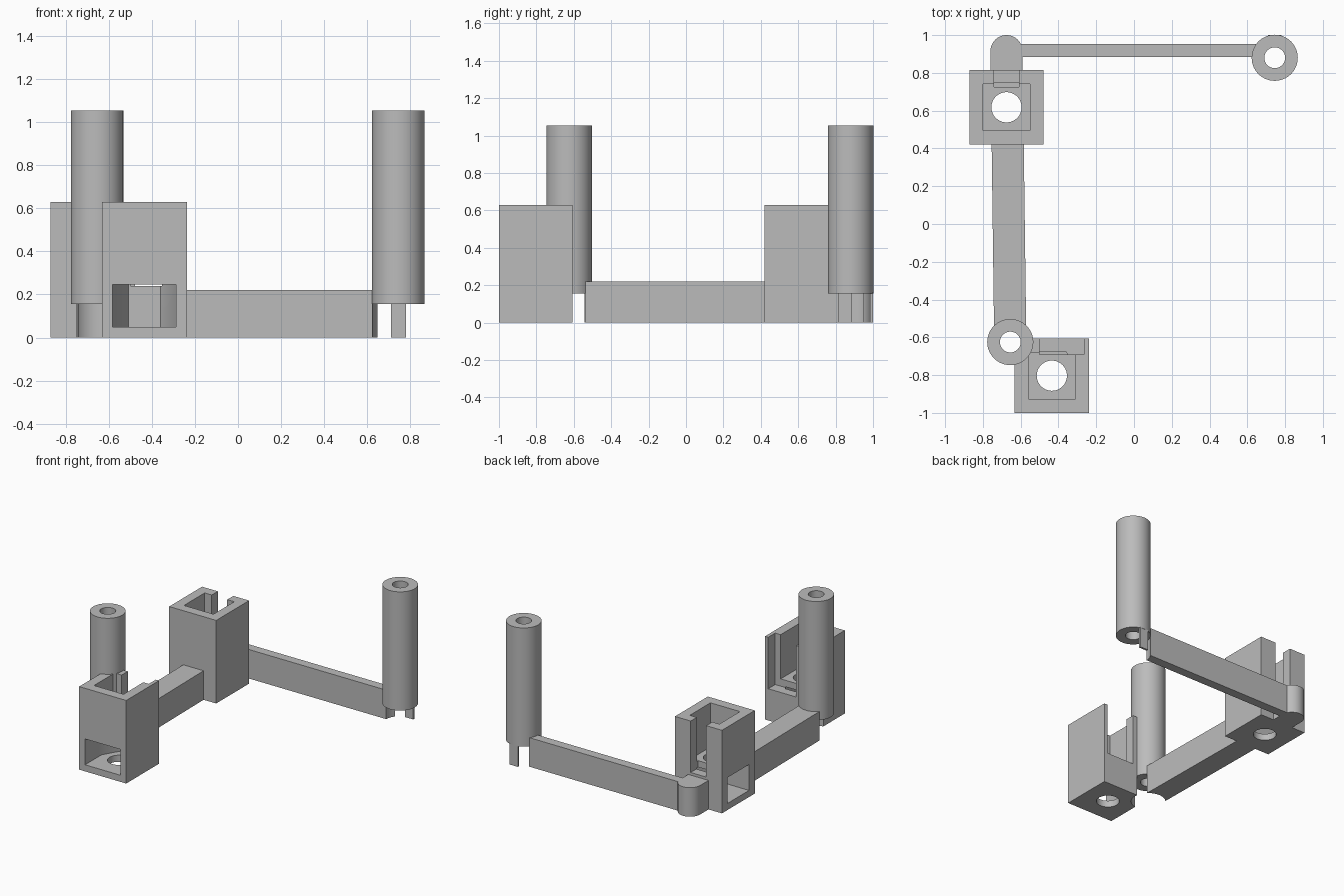
import bpy, bmesh
from math import pi, cos, sin, radians
from mathutils import Vector

cube = bpy.data.objects.get("Cube")
if cube:
    bpy.data.objects.remove(cube, do_unlink=True)

GREY = (0.5, 0.5, 0.5, 1)
mat = bpy.data.materials.new("plain grey")
mat.use_nodes = True
mat.diffuse_color = GREY
mat.node_tree.nodes["Principled BSDF"].inputs["Base Color"].default_value = GREY


def prism(name, outline, z0, z1):
    """Extrude a flat outline upward."""
    bm = bmesh.new()
    face = bm.faces.new([bm.verts.new((x, y, z0)) for x, y in outline])
    top = bmesh.ops.extrude_face_region(bm, geom=[face])["geom"]
    verts = [v for v in top if isinstance(v, bmesh.types.BMVert)]
    bmesh.ops.translate(bm, verts=verts, vec=(0, 0, z1 - z0))
    bmesh.ops.recalc_face_normals(bm, faces=bm.faces)
    me = bpy.data.meshes.new(name)
    bm.to_mesh(me)
    bm.free()
    me.materials.append(mat)
    ob = bpy.data.objects.new(name, me)
    bpy.context.collection.objects.link(ob)
    return ob


def rect(x0, x1, y0, y1):
    return [(x0, y0), (x1, y0), (x1, y1), (x0, y1)]


def ring(c, r, n=64):
    return [(c[0] + r * cos(2 * pi * i / n), c[1] + r * sin(2 * pi * i / n)) for i in range(n)]


def boolean(ob, outline, z0, z1, op="DIFFERENCE"):
    """Cut or join a prism, then remove the helper."""
    helper = prism("helper", outline, z0, z1)
    helper.hide_render = True
    mod = ob.modifiers.new("bool", "BOOLEAN")
    mod.operation, mod.solver, mod.object = op, "EXACT", helper
    activate(ob)
    bpy.ops.object.modifier_apply(modifier=mod.name)
    bpy.data.objects.remove(helper, do_unlink=True)


def activate(ob):
    bpy.ops.object.select_all(action="DESELECT")
    ob.select_set(True)
    bpy.context.view_layer.objects.active = ob


def smooth(ob):
    activate(ob)
    bpy.ops.object.shade_smooth_by_angle(angle=radians(30))


BAR_TOP, HALF = 0.22, 0.197
HEX_R, FLAT = 0.148, 0.128
post_a, post_b = (-0.655, -0.625), (0.745, 0.88)
box_a, box_b = (-0.435, -0.803), (-0.675, 0.618)
knob = (-0.675, 0.915)


def housing(name, c, entry, slot):
    """Square holder with top pocket, nut trap, screw hole and rear slot."""
    x, y = c
    ob = prism(name, rect(x - HALF, x + HALF, y - HALF, y + HALF), 0, 0.63)
    boolean(ob, rect(x - 0.124, x + 0.124, y - 0.124, y + 0.124), 0.295, 0.8)
    boolean(ob, ring(c, HEX_R, 6), 0.05, 0.246)
    boolean(ob, entry, 0.05, 0.246)
    boolean(ob, ring(c, 0.08), -0.1, 0.5)
    boolean(ob, slot, 0.24, 0.8)
    return ob


# Holders
front = housing("front_holder", box_a,
                rect(box_a[0] - HEX_R, box_a[0] + HEX_R, -1.1, box_a[1]),
                rect(-0.5, -0.265, -0.69, -0.5))
boolean(front, ring(post_a, 0.12), -0.1, 0.8)
back = housing("back_holder", box_b,
               rect(-1, box_b[0], box_b[1] - FLAT, box_b[1] + FLAT),
               rect(-0.74, -0.61, 0.725, 0.9))
smooth(front)
smooth(back)

# Hollow posts
for name, c in (("front_post", post_a), ("back_post", post_b)):
    post = prism(name, ring(c, 0.122), 0.155, 1.055)
    boolean(post, ring(c, 0.055), 0, 1.2)
    smooth(post)

# Wide side bar, slightly slanted, scooped out under the front post
side = (Vector(post_a) - Vector(knob)).normalized()
across = Vector((-side.y, side.x)) * 0.085


def along(y):
    mid = Vector(knob) + side * ((y - knob[1]) / side.y)
    return [mid - across, mid + across]


near, far = along(0.43), along(post_a[1])
bar = prism("side_bar", [near[0], near[1], far[1], far[0]], 0, BAR_TOP)
boolean(bar, ring(post_a, 0.12), -0.1, 0.4)
smooth(bar)

# Rounded corner behind the back holder
arc = [(knob[0] + 0.085 * cos(pi * i / 32), knob[1] + 0.085 * sin(pi * i / 32)) for i in range(33)]
corner = prism("corner_knob", arc + [(knob[0] - 0.085, 0.81), (knob[0] + 0.085, 0.81)], 0, BAR_TOP)
smooth(corner)

# Thin rear bar, scooped out under the back post, and the small stub beyond it
rear = prism("rear_bar", rect(-0.62, 0.7, 0.883, 0.952), 0, BAR_TOP)
boolean(rear, ring(post_b, 0.12), -0.1, 0.4)
smooth(rear)
prism("post_stub", rect(0.71, 0.78, 0.985, 1.0), 0, 0.16)
